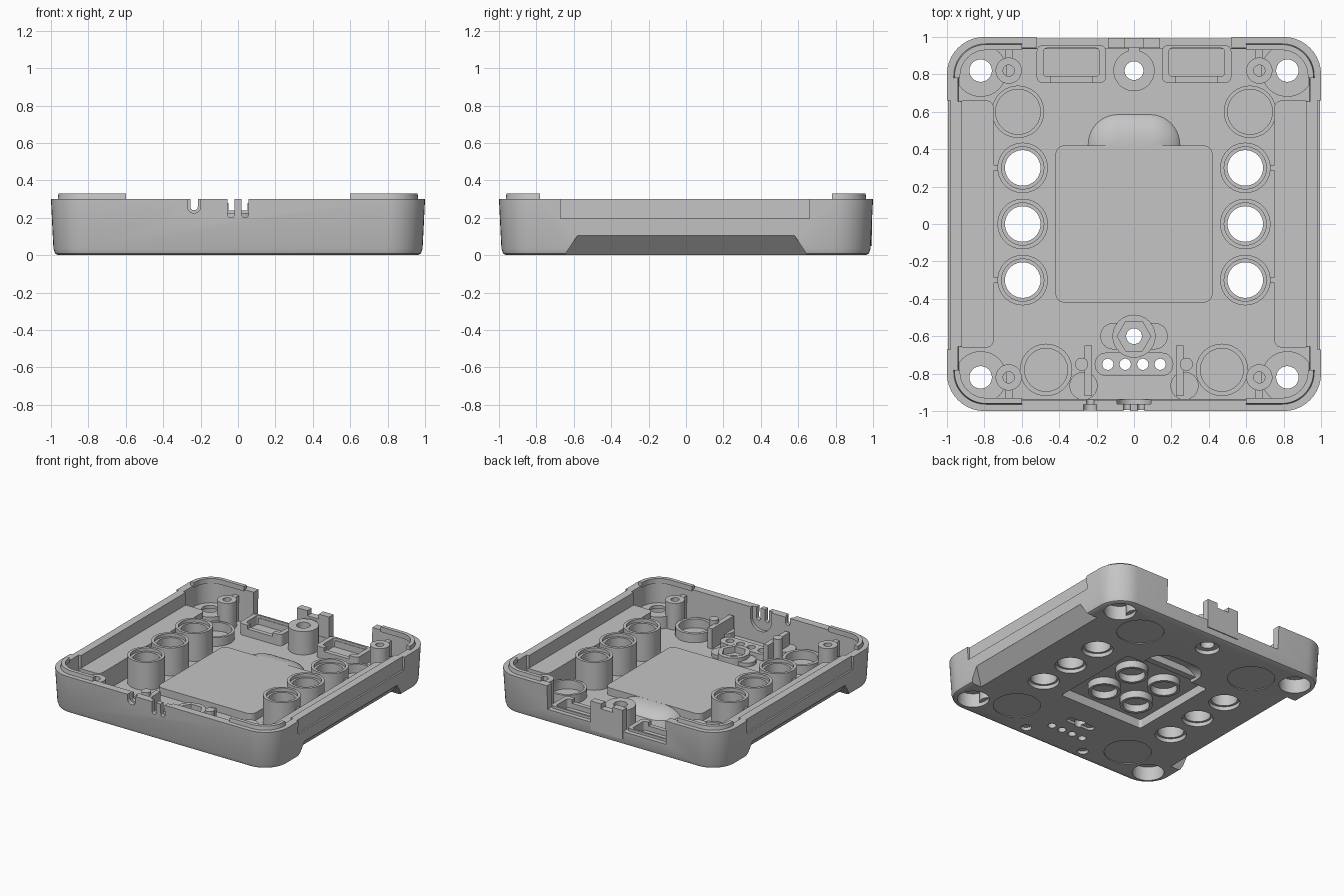
import bpy, bmesh, math

if "Cube" in bpy.data.objects:
    bpy.data.objects.remove(bpy.data.objects["Cube"])

grey = bpy.data.materials.new("plain_grey")
grey.use_nodes = True
COLOUR = (0.56, 0.56, 0.56, 1)
grey.diffuse_color = COLOUR
grey.node_tree.nodes["Principled BSDF"].inputs["Base Color"].default_value = COLOUR
parts, cutters = [], []


def rounded(hx, hy, r, cx=0, cy=0, seg=10):
    """Outline of a rounded rectangle."""
    pts = []
    for k, (sx, sy) in enumerate([(1, 1), (-1, 1), (-1, -1), (1, -1)]):
        for i in range(seg + 1):
            a = math.pi / 2 * (k + i / seg)
            pts.append((cx + sx * (hx - r) + r * math.cos(a), cy + sy * (hy - r) + r * math.sin(a)))
    return pts


def circle(r, cx=0, cy=0, n=40):
    return [(cx + r * math.cos(math.tau * i / n), cy + r * math.sin(math.tau * i / n)) for i in range(n)]


def rect(x0, x1, y0, y1):
    return [(x0, y0), (x1, y0), (x1, y1), (x0, y1)]


def loft(name, loops, ring=False, cutter=False):
    """Skin 3D loops; cap the ends, or join last to first for a ring."""
    bm = bmesh.new()
    rows = [[bm.verts.new(p) for p in loop] for loop in loops]
    pairs = list(zip(rows, rows[1:])) + ([(rows[-1], rows[0])] if ring else [])
    for a, b in pairs:
        for i in range(len(a)):
            j = (i + 1) % len(a)
            bm.faces.new((a[i], a[j], b[j], b[i]))
    if not ring:
        bm.faces.new(rows[0])
        bm.faces.new(rows[-1])
    bmesh.ops.remove_doubles(bm, verts=bm.verts, dist=1e-5)
    bmesh.ops.recalc_face_normals(bm, faces=bm.faces)
    mesh = bpy.data.meshes.new(name)
    bm.to_mesh(mesh)
    bm.free()
    mesh.materials.append(grey)
    ob = bpy.data.objects.new(name, mesh)
    bpy.context.scene.collection.objects.link(ob)
    ob.hide_render = cutter
    (cutters if cutter else parts).append(ob)
    return ob


def at(outline, z):
    return [(x, y, z) for x, y in outline]


def prism(name, outline, z0, z1, cutter=False):
    return loft(name, [at(outline, z0), at(outline, z1)], cutter=cutter)


def hole(outline, z0=-0.1, z1=0.5):
    return prism("cutter", outline, z0, z1, True)


def lathe(name, x, y, profile):
    return loft(name, [at(circle(r, x, y), z) for r, z in profile], ring=True)


def tube(name, x, y, r, inner, z1, z0=0.03):
    return lathe(name, x, y, [(inner, z0), (r, z0), (r, z1), (inner, z1)])


def cut(target, *tools):
    for t in tools:
        mod = target.modifiers.new("cut", 'BOOLEAN')
        mod.operation, mod.solver, mod.object = 'DIFFERENCE', 'EXACT', t
    dg = bpy.context.evaluated_depsgraph_get()
    mesh = bpy.data.meshes.new_from_object(target.evaluated_get(dg))
    target.modifiers.clear()
    target.data = mesh


FLOOR = 0.04
CORNERS = [(sx, sy) for sx in (-1, 1) for sy in (-1, 1)]

# Tray with drafted walls and a soft bottom edge
shell = loft("case_shell", [at(rounded(h, h, r), z) for h, r, z in [
    (0.96, 0.17, 0), (0.977, 0.185, 0.008), (0.987, 0.195, 0.035), (1, 0.2, 0.3),
    (0.94, 0.15, 0.3), (0.935, 0.15, FLOOR)]])
shell_cuts = []

# Corner locating lips
lip = loft("corner_lips", [at(rounded(h, h, r), z) for h, r, z in [
    (0.965, 0.17, 0.29), (0.96, 0.17, 0.33), (0.93, 0.14, 0.33), (0.93, 0.14, 0.29)]], ring=True)
cut(lip, hole(rect(-0.6, 0.6, -1.2, 1.2)), hole(rect(-1.2, 1.2, -0.78, 0.78)))

# Side grips: sloped recess below, shelf above, inset panel outside
for s, side in ((1, "left"), (-1, "right")):
    grip = loft("cutter", [
        [(s * x, y, -0.01) for x, y in rect(0.88, 1.1, -0.655, 0.655)],
        [(s * x, y, 0.105) for x, y in rect(0.99, 1.1, -0.58, 0.58)]], cutter=True)
    shelf = prism(side + "_grip_shelf", rounded(0.1, 0.66, 0.04, s * 0.85), 0.005, 0.2)
    cut(shelf, grip)
    prism(side + "_wall_liner", rect(s * 0.92, s * 0.96, -0.655, 0.655), 0.13, 0.3)
    shell_cuts += [grip, hole(rect(s * 0.982, s * 1.1, -0.67, 0.66), 0.195)]

    # Button sleeves along each side
    for y in (-0.3, 0, 0.3):
        lathe(side + "_button_sleeve", s * 0.595, y, [
            (0.095, 0.03), (0.135, 0.03), (0.135, 0.26), (0.113, 0.26), (0.113, 0.235), (0.095, 0.235)])
        shell_cuts.append(hole(circle(0.112, s * 0.595, y)))
        if y:
            prism(side + "_sleeve_rib", rect(s * 0.72, s * 0.76, y - 0.015, y + 0.015), 0.03, 0.195)

    # Magnet cups
    tube(side + "_rear_cup", s * 0.62, 0.6, 0.14, 0.12, 0.11)
    tube(side + "_front_cup", s * 0.47, -0.78, 0.14, 0.115, 0.11)

    # Rear connector bay frame
    bay = prism(side + "_rear_bay", rounded(0.185, 0.1, 0.03, s * 0.335, 0.855), 0.03, 0.13)
    cut(bay, hole(rounded(0.15, 0.075, 0.02, s * 0.335, 0.865), 0.06),
        hole(rect(s * 0.335 - 0.11, s * 0.335 + 0.11, 0.7, 0.82), 0.1))

    # Front pins, fins and cable pads
    prism(side + "_front_pin", circle(0.035, s * 0.28, -0.75), 0.03, 0.23)
    prism(side + "_front_fin", rect(s * 0.225, s * 0.265, -0.92, -0.65), 0.03, 0.2)
    prism(side + "_cable_pad", circle(0.075, s * 0.27, -0.865), 0.03, 0.1)
    shell_cuts.append(hole(circle(0.04, s * 0.265, -0.89), z1=0.025))

# Corner wells, screw posts and foot recesses
for sx, sy in CORNERS:
    lathe("corner_well", sx * 0.82, sy * 0.82, [
        (0.06, 0.135), (0.14, 0.135), (0.14, 0.03), (0.115, 0.03), (0.115, 0.11), (0.06, 0.11)])
    shell_cuts.append(hole(circle(0.115, sx * 0.82, sy * 0.82), z1=0.11))
    tube("screw_post", sx * 0.67, sy * 0.82, 0.07, 0.03, 0.25)
    prism("screw_post_rib", rect(sx * 0.67 - 0.02, sx * 0.67 + 0.02, sy * 0.88, sy * 0.95), 0.03, 0.24)
    shell_cuts.append(hole(circle(0.17, sx * 0.52, sy * 0.69), z1=0.006))

# Raised centre plate with pocket and sockets beneath
plate = prism("centre_plate", rounded(0.42, 0.42, 0.05), 0.02, 0.1)
pocket = hole(rounded(0.37, 0.37, 0.02), z1=0.07)
cut(plate, pocket)
shell_cuts.append(pocket)
for sx, sy in CORNERS:
    tube("socket_ring", sx * 0.15, sy * 0.155, 0.118, 0.095, 0.08, 0.015)


def dome(name, w, depth, top, cutter=False):
    """Rounded mound that swells smoothly from its outline."""
    r = depth - 0.005
    loops = [at(rounded(w, depth, r, 0, 0.42), -0.02)]
    for i in range(11):
        a = math.pi / 2 * i / 10 * 0.95
        k = r * (1 - math.cos(a))
        loops.append(at(rounded(w - k, depth - k, r - k, 0, 0.42), top * math.sin(a)))
    return loft(name, loops, cutter=cutter)


# Finger scoop bulge behind the plate
bulge = dome("scoop_bulge", 0.26, 0.18, 0.1)
scoop = dome("cutter", 0.23, 0.15, 0.075, True)
cut(bulge, scoop, hole(rect(-1, 1, 0, 0.41)), hole(rect(-1, 1, 0, 1), z1=0.01))
shell_cuts.append(scoop)

# Rear centre post and notched tab
tube("rear_centre_post", 0, 0.82, 0.11, 0.05, 0.225)
shell_cuts += [hole(circle(0.088, 0, 0.82)), hole(rect(-0.52, 0.52, 0.9, 1.1), 0.11)]
tab = prism("rear_tab", rect(-0.14, 0.14, 0.94, 0.995), 0.05, 0.28)
cut(tab, hole(rect(-0.05, 0.05, 0.9, 1.1), 0.24))
prism("rear_tab_neck", rect(-0.03, 0.03, 0.91, 0.95), 0.03, 0.22)

# Front hex nut holder with wings
wings = prism("nut_holder_wings", rounded(0.18, 0.07, 0.068, 0, -0.6), 0.03, 0.07)
nut_hole = hole(circle(0.09, 0, -0.6, 6), 0.05)
screw_hole = hole(circle(0.042, 0, -0.6))
cut(wings, nut_hole, screw_hole)
holder = prism("nut_holder", circle(0.115, 0, -0.6), 0.03, 0.1)
cut(holder, nut_hole, screw_hole)
shell_cuts += [screw_hole, hole(rounded(0.12, 0.03, 0.029, 0, -0.6), z1=0.02)]

# Indicator light bar
bar = prism("light_bar", rounded(0.21, 0.062, 0.06, 0, -0.75), 0.03, 0.09)
lights = [hole(circle(0.03, x, -0.75, 24)) for x in (-0.14, -0.047, 0.047, 0.14)]
cut(bar, *lights)
shell_cuts += lights

# Cable slots in the front wall, and a rounded relief behind the middle pair
for x, w, z, y0, y1 in ((-0.235, 0.035, 0.225, -1.1, -0.965), (-0.235, 0.02, 0.24, -1.1, -0.9),
                        (-0.038, 0.018, 0.2, -1.1, -0.9), (0.038, 0.018, 0.2, -1.1, -0.9),
                        (0, 0.09, 0.13, -0.962, -0.9)):
    outline = rounded(w, 0.2, w * 0.98, x, z + 0.2)
    shell_cuts.append(loft("cutter", [[(px, y, pz) for px, pz in outline] for y in (y0, y1)], cutter=True))

cut(shell, *shell_cuts)
for c in cutters:
    bpy.data.objects.remove(c)

# Smooth curved faces, keep edges crisp
for ob in bpy.context.view_layer.objects:
    ob.select_set(ob in parts)
bpy.context.view_layer.objects.active = shell
bpy.ops.object.shade_smooth_by_angle(angle=math.radians(30))
